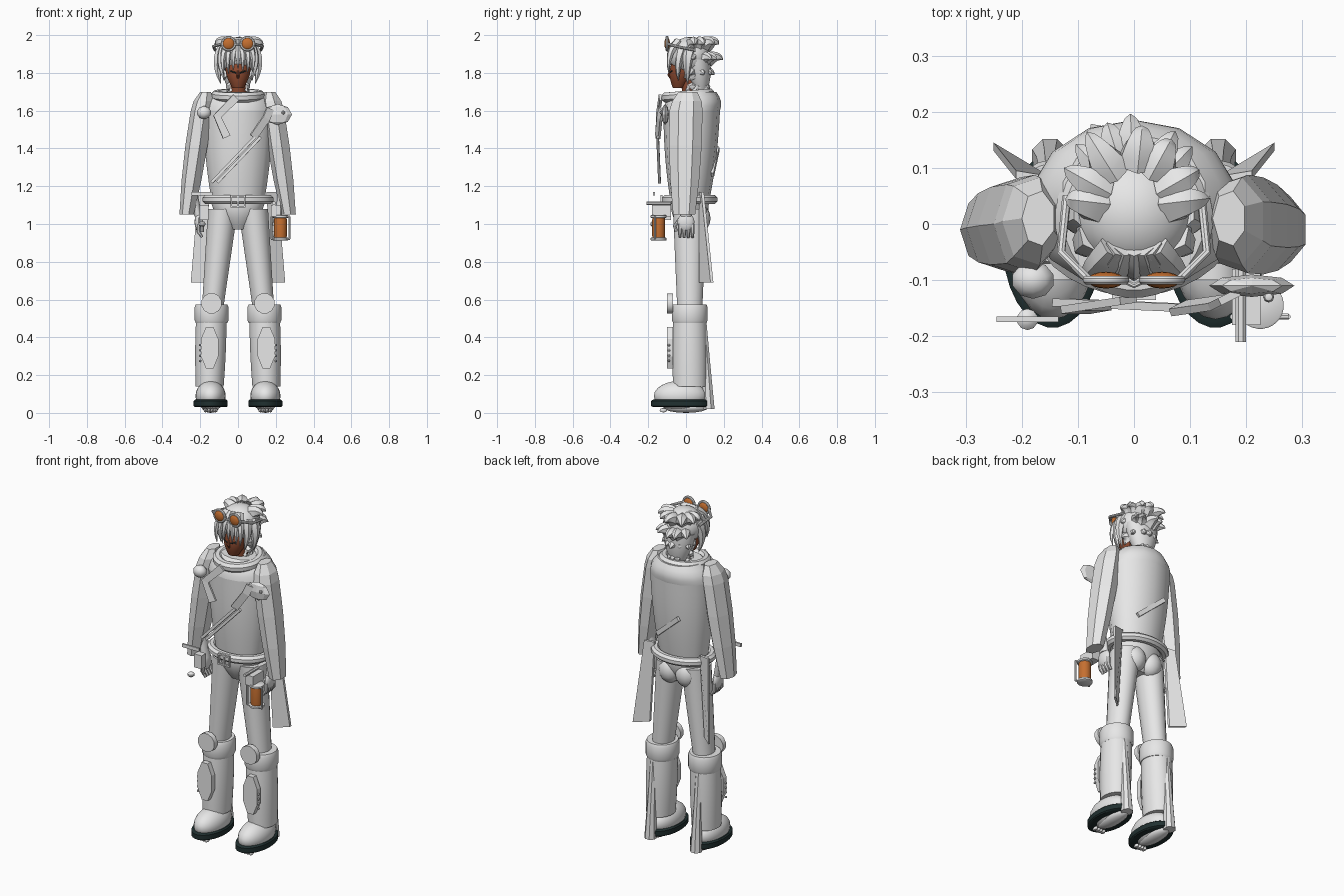
import bpy, bmesh, math, random
from mathutils import Vector, Matrix

if "Cube" in bpy.data.objects:
    bpy.data.objects.remove(bpy.data.objects["Cube"])
random.seed(4)
X, Y, Z = Matrix.Identity(3)


def material(name, *rgb):
    m = bpy.data.materials.new(name)
    m.use_nodes = True
    m.diffuse_color = (*rgb, 1)
    m.node_tree.nodes["Principled BSDF"].inputs["Base Color"].default_value = (*rgb, 1)
    return m


WHITE = material("off_white", .8, .8, .8)
SKIN = material("brown_skin", .27, .07, .03)
AMBER = material("amber_glass", .56, .16, .03)
DARK = material("dark_rubber", .015, .03, .03)
smooth_parts = []


def finish(bm, name, mat, smooth):
    bmesh.ops.recalc_face_normals(bm, faces=bm.faces)
    mesh = bpy.data.meshes.new(name)
    bm.to_mesh(mesh)
    bm.free()
    mesh.materials.append(mat)
    part = bpy.data.objects.new(name, mesh)
    bpy.context.collection.objects.link(part)
    if smooth:
        smooth_parts.append(part)


def skin_rings(rings, name, mat, smooth, closed=False):
    bm = bmesh.new()
    loops = [[bm.verts.new(point) for point in ring] for ring in rings]
    pairs = list(zip(loops, loops[1:]))
    if closed:
        pairs.append((loops[-1], loops[0]))
    else:
        bm.faces.new(loops[0])
        bm.faces.new(loops[-1])
    for low, high in pairs:
        for i in range(len(low)):
            bm.faces.new((low[i - 1], low[i], high[i], high[i - 1]))
    finish(bm, name, mat, smooth)


def loop(centre, u, v, n):
    """Ellipse of n points around a centre, spanned by two half axes."""
    angles = [math.tau * (i + .5) / n for i in range(n)]
    return [Vector(centre) + u * math.cos(a) + v * math.sin(a) for a in angles]


def limb(name, start, end, start_radii, end_radii, bulge=0, mat=WHITE, n=20, steps=8, smooth=True):
    """Stack of level ellipses, blended from one end to the other."""
    rings = []
    for i in range(steps + 1):
        t = i / steps
        swell = bulge * math.sin(math.pi * t)
        rx, ry = Vector(start_radii).lerp(Vector(end_radii), t)
        rings.append(loop(Vector(start).lerp(Vector(end), t), X * (rx + swell), Y * (ry + swell), n))
    skin_rings(rings, name, mat, smooth)


def drum(name, centre, radii, height, mat=WHITE):
    """Upright oval disc with a softened rim."""
    half, radii = Z * height / 2, Vector(radii)
    rings = []
    for level, inset in ((-1, .93), (-.7, 1), (.7, 1), (1, .93)):
        rings.append(loop(Vector(centre) + half * level, X * radii.x * inset, Y * radii.y * inset, 28))
    skin_rings(rings, name, mat, True)


def tube(name, path, radius, mat=WHITE, n=8, closed=False, flat=1, smooth=True):
    """Bar along a path; flat stretches its section, radius may be a list."""
    path = [Vector(point) for point in path]
    radii = radius if isinstance(radius, list) else [radius] * len(path)
    rings, across = [], None
    for i, point in enumerate(path):
        before = path[i - 1] if closed or i else point
        after = path[(i + 1) % len(path)] if closed or point != path[-1] else point
        along = (after - before).normalized()
        if across is None:
            across = along.cross(Z) if abs(along.z) < .99 else X
        across = (across - along * across.dot(along)).normalized()
        rings.append(loop(point, across * radii[i], along.cross(across) * radii[i] * flat, n))
    skin_rings(rings, name, mat, smooth, closed)


def ball(name, centre, scale, mat=WHITE, n=16, smooth=True):
    bm = bmesh.new()
    place = Matrix.LocRotScale(Vector(centre), None, Vector(scale))
    bmesh.ops.create_uvsphere(bm, u_segments=n, v_segments=n // 2, radius=1, matrix=place)
    finish(bm, name, mat, smooth)


def box(name, centre, size):
    bm = bmesh.new()
    bmesh.ops.create_cube(bm, size=1, matrix=Matrix.LocRotScale(Vector(centre), None, Vector(size)))
    finish(bm, name, WHITE, False)


def strap(name, path, half_width):
    """Thin cloth band lying against the body, facing along y."""
    tube(name, path, .01, n=4, flat=half_width / .01, smooth=False)


def lock(start, bend, tip, thickness):
    """Curved hair strand narrowing to a point."""
    start, bend, tip = Vector(start), Vector(bend), Vector(tip)
    steps = [i / 6 for i in range(7)]
    path = [start.lerp(bend, t).lerp(bend.lerp(tip, t), t) for t in steps]
    tube("hair_lock", path, [thickness * (1 - t) ** .7 + .001 for t in steps], n=6)


# Head, neck and face
limb("head", (0, -.04, 1.72), (0, -.01, 1.86), (.03, .03), (.065, .065), .015, SKIN)
limb("neck", (0, .04, 1.6), (0, .01, 1.78), (.05, .05), (.04, .04), 0, SKIN)
tube("nose", [(0, -.08, 1.82), (0, -.09, 1.79), (0, -.08, 1.77)], [.004, .01, .006], SKIN)
for s in (-1, 1):
    tube("eye", [(s * .01, -.085, 1.8), (s * .04, -.074, 1.81)], .004, DARK)

# Hair: cap, nape, fringe and swept spikes
ball("hair_cap", (0, .02, 1.89), (.11, .11, .1), n=24)
limb("hair_nape", (0, .08, 1.69), (0, .06, 1.87), (.04, .03), (.1, .07), .01)
for i in range(-3, 4):
    x = i * .025
    lock((x / 2, -.04, 1.96), (x * 1.3, -.1, 1.92), (x, -.09, random.uniform(1.82, 1.84) - abs(x) / 2), .026)
for s in (-1, 1):
    lock((s * .07, -.02, 1.93), (s * .11, -.05, 1.86), (s * .07, -.04, 1.76), .03)
    lock((s * .08, .02, 1.92), (s * .13, 0, 1.86), (s * .09, .01, 1.74), .035)
for z, width, depth in ((1.95, .13, .16), (1.87, .12, .17), (1.79, .1, .12), (1.71, .06, .1)):
    for i in range(7):
        angle = math.pi * (i + random.uniform(-.3, .3)) / 6
        reach = random.uniform(.85, 1.1)
        out = X * width * math.cos(angle) + Y * depth * math.sin(angle)
        root = Y * .03 + Z * z
        lock(root + out / 2, root + out * .8 + Z * .03, root + out * reach, .04)

# Goggles pushed up on the hair
for s in (-1, 1):
    centre = Vector((s * .05, -.1, 1.955))
    tube("goggle_rim", loop(centre, X * .034, Z * .034, 24), .008, closed=True)
    ball("goggle_lens", centre, (.033, .015, .033), AMBER)
    tube("goggle_temple", [centre + X * s * .03, (s * .13, -.05, 1.94), (s * .12, .05, 1.92)], .008)
tube("goggle_bridge", [(-.02, -.1, 1.95), (0, -.11, 1.95), (.02, -.1, 1.95)], .005)

# Jacket, scarf, hips and belt
limb("jacket_body", (0, .02, 1.1), (0, .03, 1.6), (.14, .1), (.19, .15), .01, n=14)
limb("jacket_shoulders", (0, .03, 1.6), (0, .05, 1.7), (.19, .15), (.13, .11), .015, n=14, steps=4)
tube("scarf", loop((0, .01, 1.68), X * .115, Y * .115 + Z * .01, 32), .028, closed=True)
limb("hips", (0, .02, .97), (0, .02, 1.14), (.05, .05), (.15, .1), .02)
tube("belt", loop((0, .02, 1.13), X * .165, Y * .125, 32), .025, closed=True)
tube("buckle", loop((0, -.13, 1.12), X * .05, Z * .04, 4), .008, n=4, closed=True, smooth=False)
box("buckle_prong", (0, -.13, 1.12), (.01, .01, .05))

# Paired arms, coat tails, legs and boots
for s in (-1, 1):
    limb("shoulder_cap", (s * .17, .01, 1.7), (s * .19, 0, 1.6), (.03, .05), (.06, .09), .01,
         n=7, steps=2, smooth=False)
    limb("sleeve", (s * .19, 0, 1.6), (s * .27, -.01, 1.05), (.06, .09), (.04, .06), .01,
         n=7, steps=3, smooth=False)
    limb("forearm", (s * .21, 0, 1.04), (s * .25, 0, 1.2), (.02, .03), (.03, .04))
    ball("palm", (s * .21, 0, 1.01), (.02, .045, .05))
    for i in range(-1, 3):
        knuckle = Vector((s * .21, i * .022 - .01, 1))
        tube("finger", [knuckle, knuckle - Z * .04, knuckle - Z * .07 - X * s * .02], [.012, .012, .008])
    tube("thumb", [(s * .2, -.03, 1.03), (s * .19, -.06, .99), (s * .19, -.05, .96)], .01)
    tail = [Vector(p) for p in ((s * .15, .07, 1.17), (s * .21, .08, 1.17), (s * .25, .13, .69), (s * .18, .07, .69))]
    skin_rings([tail, [corner + Y * .015 for corner in tail]], "coat_tail", WHITE, False)
    ball("buttock", (s * .055, .07, 1.03), (.065, .06, .075))
    limb("leg", (s * .08, .02, 1.08), (s * .14, .02, .5), (.08, .09), (.055, .065))
    limb("boot_shaft", (s * .15, .02, .14), (s * .14, .02, .56), (.075, .09), (.08, .085), .005)
    drum("boot_cuff", (s * .14, .02, .525), (.09, .095), .1)
    foot = Vector((s * .145, -.03, 0))
    ball("boot_foot", foot + Z * .09, (.08, .14, .08), n=24)
    drum("boot_sole", foot + Z * .05, (.09, .155), .04, DARK)
    ball("bare_foot", foot + Vector((0, .03, .03)), (.045, .12, .03))
    for i in range(4):
        ball("toe", foot + Vector((i * .018 - .027, -.09, .014)), (.01, .02, .012), n=8)
    tube("heel_strip", [(s * .15, .09, .48), (s * .15, .11, .2), (s * .15, .12, .02)], [.02, .026, .034])
    # Knee and shin guards with rivets on the outer edge
    knee = Vector((s * .14, -.1, .58))
    tube("knee_pad", [knee, knee + Y * .03], .055, n=12)
    shin = Vector((s * .15, -.1, .345))
    tube("shin_guard", [shin, shin + Y * .03], .05, n=8, flat=2.4, smooth=False)
    for i in range(4):
        ball("rivet", shin + Vector((s * .05, .01, i * .028 - .07)), (.007, .007, .007), n=8)

# Chest lapels, crossing straps and shoulder ornaments
strap("right_lapel", [(-.01, -.135, 1.67), (-.11, -.15, 1.57), (-.06, -.15, 1.46)], .03)
strap("left_lapel", [(.17, -.13, 1.61), (.15, -.14, 1.56), (.08, -.15, 1.46)], .03)
for x in (0, .03):
    strap("chest_strap", [(x + .09, -.15, 1.46), (x - .14, -.14, 1.22)], .011)
strap("back_strap", [(.09, .14, 1.26), (-.07, .17, 1.4)], .018)
ball("shoulder_shell", (.21, -.11, 1.58), (.076, .02, .055), n=8, smooth=False)
ball("shell_stud", (.24, -.13, 1.59), (.01, .01, .01), n=8)
ball("shoulder_knob", (-.18, -.1, 1.59), (.04, .035, .035), n=10)

# Lantern and its holder on the left hip
lantern = Vector((.225, -.145, .98))
drum("lantern_glass", lantern, (.034, .034), .12, AMBER)
for s in (-1, 1):
    end = lantern + Z * s * .06
    drum("lantern_cap", end, (.042, .042), .015)
    tube("lantern_arm", [end - X * .05 - Y * .02, end + X * .05 - Y * .02], .006)
    post = lantern + X * s * .048 - Y * .02
    tube("lantern_post", [post - Z * .06, post + Z * .06], .006)
box("lantern_holder", (.2, -.13, 1.07), (.05, .1, .06))
tube("holder_peg", [(.19, -.08, 1.11), (.19, -.21, 1.11)], .01)

# Knife, pouch and charm on the right hip
box("knife_handle", (-.19, -.17, 1.16), (.11, .01, .02))
box("hip_pouch", (-.18, -.1, 1.06), (.05, .04, .08))
ball("pouch_charm", (-.19, -.17, 1), (.02, .02, .015), n=10)

# Smooth the rounded parts and keep hard edges
bpy.ops.object.select_all(action="DESELECT")
for part in smooth_parts:
    part.select_set(True)
bpy.context.view_layer.objects.active = smooth_parts[0]
bpy.ops.object.shade_smooth_by_angle(angle=math.radians(40))
